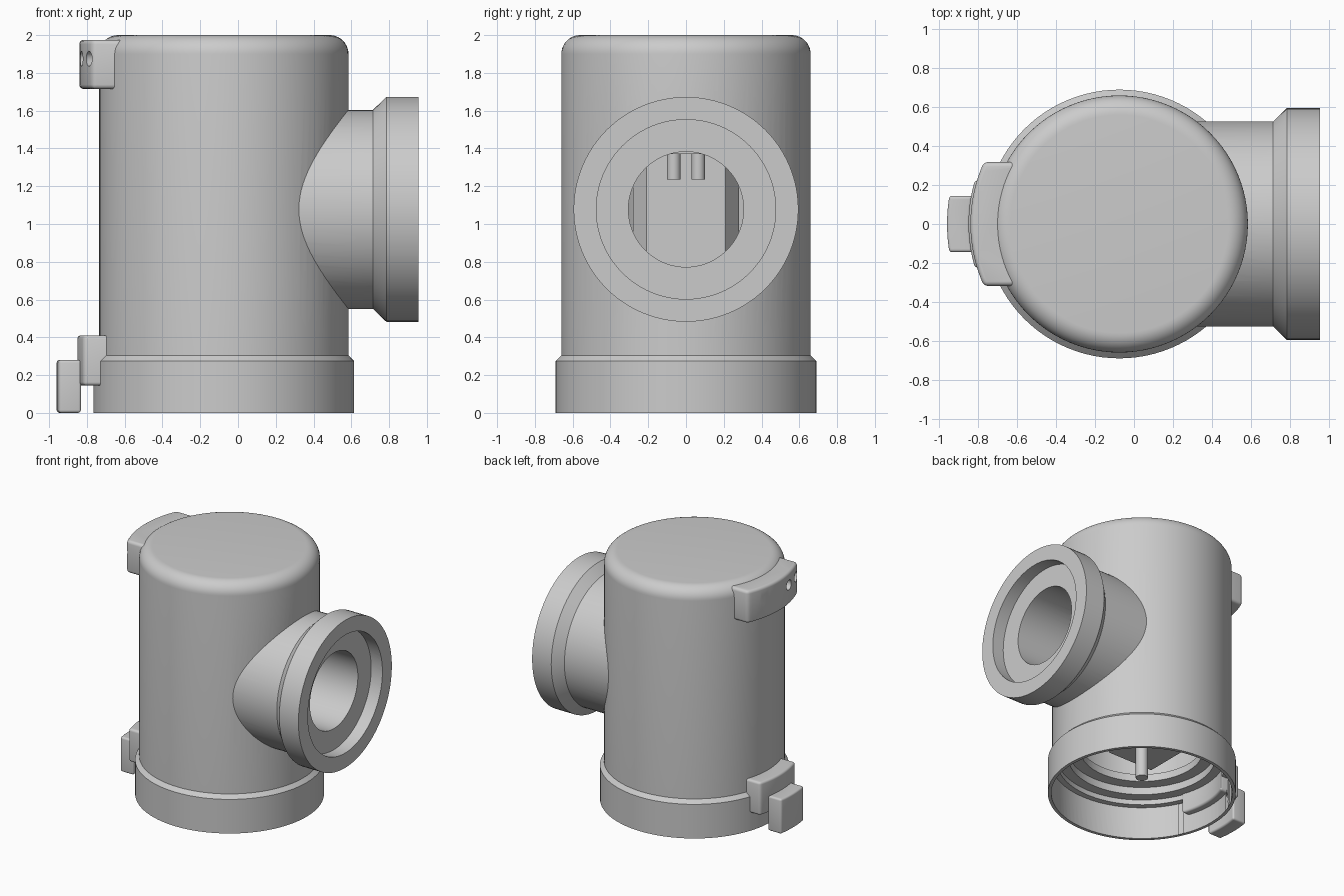
import bpy, bmesh, math
from mathutils import Matrix, Vector

cube = bpy.data.objects.get("Cube")
if cube:
    bpy.data.objects.remove(cube, do_unlink=True)

AXIS_X = -0.075      # vertical axis of the housing
PIPE_Z = 1.0775      # height of the side pipe axis

grey = bpy.data.materials.new("plain grey")
grey.use_nodes = True
colour = (0.6, 0.6, 0.6, 1)
grey.diffuse_color = colour
grey.node_tree.nodes["Principled BSDF"].inputs["Base Color"].default_value = colour


def finish(name, bm):
    bmesh.ops.recalc_face_normals(bm, faces=bm.faces)
    mesh = bpy.data.meshes.new(name)
    bm.to_mesh(mesh)
    bm.free()
    mesh.materials.append(grey)
    ob = bpy.data.objects.new(name, mesh)
    bpy.context.collection.objects.link(ob)
    return ob


def activate(ob):
    bpy.ops.object.select_all(action='DESELECT')
    ob.select_set(True)
    bpy.context.view_layer.objects.active = ob


def smooth(ob):
    activate(ob)
    bpy.ops.object.shade_smooth_by_angle(angle=math.radians(30))


def lathe(name, profile, sideways=False, steps=96):
    """Solid of revolution from (radius, height) points, upright or along +x."""
    bm = bmesh.new()
    verts = [bm.verts.new((r, 0, h)) for r, h in profile]
    edges = [bm.edges.new(pair) for pair in zip(verts, verts[1:])]
    bmesh.ops.spin(bm, geom=verts + edges, cent=(0, 0, 0), axis=(0, 0, 1),
                   angle=2 * math.pi, steps=steps)
    bmesh.ops.remove_doubles(bm, verts=bm.verts, dist=1e-5)
    if sideways:
        place = Matrix.Translation((0, 0, PIPE_Z)) @ Matrix.Rotation(math.pi / 2, 4, 'Y')
    else:
        place = Matrix.Translation((AXIS_X, 0, 0))
    bm.transform(place)
    return finish(name, bm)


def prism(name, outline, z0, z1):
    """Upright prism from an xy outline."""
    bm = bmesh.new()
    face = bm.faces.new([bm.verts.new((x, y, z0)) for x, y in outline])
    top = bmesh.ops.extrude_face_region(bm, geom=[face])["geom"]
    bmesh.ops.translate(bm, vec=(0, 0, z1 - z0),
                        verts=[v for v in top if isinstance(v, bmesh.types.BMVert)])
    return finish(name, bm)


def arc_block(name, inner, outer, half, z0, z1, bevel):
    """Block curved around the housing on its -x side, with rounded edges."""
    def arc(r):
        a = math.asin(half / r)
        return [(AXIS_X - r * math.cos(a * t / 8), r * math.sin(a * t / 8))
                for t in range(-8, 9)]
    ob = prism(name, arc(outer) + arc(inner)[::-1], z0, z1)
    mod = ob.modifiers.new("rounding", 'BEVEL')
    mod.width, mod.segments = bevel, 4
    activate(ob)
    bpy.ops.object.modifier_apply(modifier=mod.name)
    return ob


def combine(target, tool, operation):
    mod = target.modifiers.new("cut", 'BOOLEAN')
    mod.operation, mod.solver, mod.object = operation, 'EXACT', tool
    activate(target)
    bpy.ops.object.modifier_apply(modifier=mod.name)
    bpy.data.objects.remove(tool, do_unlink=True)


# Housing: stepped base, straight wall and rounded top
dome = [(0.56 + 0.1 * math.cos(a), 1.9 + 0.1 * math.sin(a))
        for a in (math.pi / 2 * i / 10 for i in range(11))]
housing = lathe("housing", [(0, 0), (0.69, 0), (0.69, 0.275), (0.66, 0.305)]
                + dome + [(0, 2)])

# Side pipe with flared socket
pipe = lathe("side_pipe", [(0, 0), (0.527, 0), (0.527, 0.715), (0.595, 0.785),
                           (0.595, 0.955), (0, 0.955)], sideways=True)
combine(housing, pipe, 'UNION')

# Hollow inside with stepped rings above the open base
cavity = lathe("cavity", [(0, -0.1), (0.665, -0.1), (0.665, 0.26), (0.62, 0.26),
                          (0.62, 0.3), (0.54, 0.3), (0.54, 0.36), (0.45, 0.36),
                          (0.45, 0.42), (0.52, 0.42), (0.52, 1.37), (0, 1.37)])
combine(housing, cavity, 'DIFFERENCE')
bore = lathe("bore", [(0, 0.2), (0.305, 0.2), (0.305, 0.855), (0.475, 0.855),
                      (0.475, 1.1), (0, 1.1)], sideways=True)
combine(housing, bore, 'DIFFERENCE')

# Notch in the base under the latch
notch = prism("notch", [(-0.9, -0.22), (-0.6, -0.22), (-0.6, 0.22), (-0.9, 0.22)],
              -0.1, 0.15)
combine(housing, notch, 'DIFFERENCE')
smooth(housing)

# Upper grip with a row of round holes
grip = arc_block("upper_grip", 0.57, 0.765, 0.318, 1.715, 1.975, 0.025)
for i in range(4):
    angle = math.radians(-13 + 11.3 * i)
    out = Vector((-math.cos(angle), -math.sin(angle), 0))
    bm = bmesh.new()
    bmesh.ops.create_cone(bm, cap_ends=True, segments=24, radius1=0.04,
                          radius2=0.04, depth=0.12)
    bm.transform(Matrix.Translation(Vector((AXIS_X, 0, 1.875)) + out * 0.765)
                 @ out.to_track_quat('Z', 'Y').to_matrix().to_4x4())
    combine(grip, finish("grip_hole", bm), 'DIFFERENCE')
smooth(grip)

# Lower latch: bracket and outer tab
smooth(arc_block("latch_bracket", 0.61, 0.775, 0.225, 0.145, 0.41, 0.018))
smooth(arc_block("latch_tab", 0.768, 0.885, 0.145, 0, 0.28, 0.018))

# Inner column with chamfered front edges
prism("inner_column", [(-0.4, -0.28), (0, -0.28), (0.1, -0.21), (0.1, 0.21),
                       (0, 0.28), (-0.4, 0.28)], 0.44, 1.372)

# Central rod and the two pins in front of the column
smooth(lathe("central_rod", [(0, 0.13), (0.045, 0.13), (0.045, 0.46), (0, 0.46)],
             steps=24))
for side in (-1, 1):
    pin = lathe("hanging_pin", [(0, 1.235), (0.036, 1.235), (0.036, 1.372), (0, 1.372)],
                steps=24)
    pin.location = (0.2, 0.065 * side, 0)
    smooth(pin)
